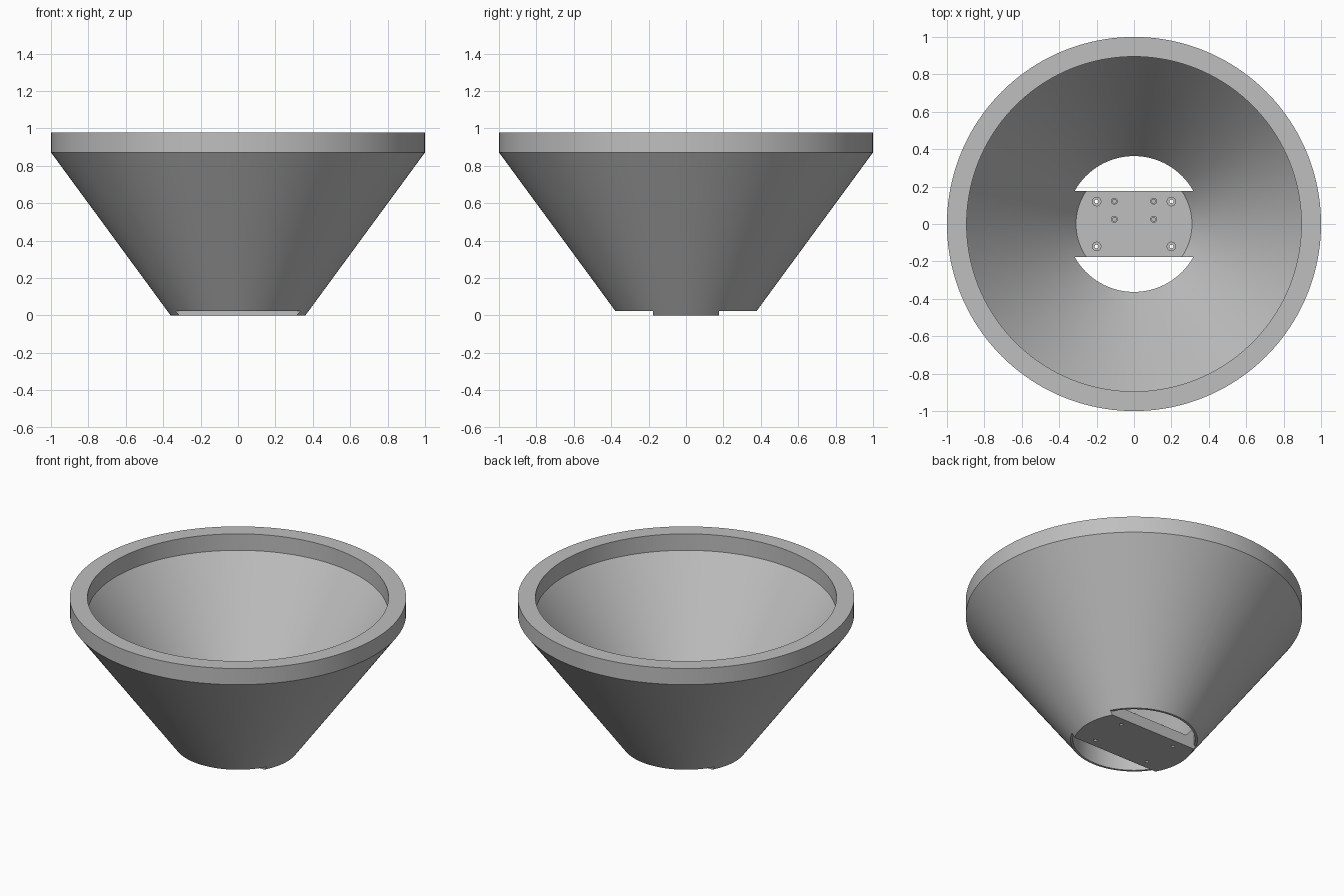
import bpy, bmesh
from math import sin, cos, pi, asin, radians

SEG = 160
HALF = 0.176      # half width of the floor bridge
FLOOR = 0.074     # top of the floor
OPEN_R = 0.363    # radius of the two floor openings

cube = bpy.data.objects.get("Cube")
if cube:
    bpy.data.objects.remove(cube, do_unlink=True)

grey = bpy.data.materials.new("light grey")
grey.use_nodes = True
grey.diffuse_color = (0.52, 0.52, 0.52, 1)
grey.node_tree.nodes["Principled BSDF"].inputs["Base Color"].default_value = (0.52, 0.52, 0.52, 1)


def finish(name, bm):
    bmesh.ops.recalc_face_normals(bm, faces=bm.faces[:])
    mesh = bpy.data.meshes.new(name)
    bm.to_mesh(mesh)
    bm.free()
    obj = bpy.data.objects.new(name, mesh)
    mesh.materials.append(grey)
    bpy.context.collection.objects.link(obj)
    return obj


def lathe(name, profile, seg=SEG, closed=False, at=(0, 0)):
    """Revolve (radius, z) points about a vertical axis; radius 0 makes a pole."""
    bm = bmesh.new()
    rings = []
    for r, z in profile:
        n = seg if r else 1
        rings.append([bm.verts.new((at[0] + r * cos(2 * pi * i / seg),
                                    at[1] + r * sin(2 * pi * i / seg), z)) for i in range(n)])
    pairs = list(zip(rings, rings[1:]))
    if closed:
        pairs.append((rings[-1], rings[0]))
    for a, b in pairs:
        for i in range(seg):
            j = (i + 1) % seg
            quad = [a[i % len(a)], a[j % len(a)], b[j % len(b)], b[i % len(b)]]
            bm.faces.new(list(dict.fromkeys(quad)))
    return finish(name, bm)


def prism(name, outline, z0, z1):
    bm = bmesh.new()
    face = bm.faces.new([bm.verts.new((x, y, z0)) for x, y in outline])
    out = bmesh.ops.extrude_face_region(bm, geom=[face])
    for v in out["geom"]:
        if isinstance(v, bmesh.types.BMVert):
            v.co.z = z1
    return finish(name, bm)


def cut(obj, cutter):
    cutter.hide_render = True
    mod = obj.modifiers.new("cut", "BOOLEAN")
    mod.operation = "DIFFERENCE"
    mod.solver = "EXACT"
    mod.object = cutter
    bpy.context.view_layer.objects.active = obj
    bpy.ops.object.modifier_apply(modifier=mod.name)
    bpy.data.objects.remove(cutter, do_unlink=True)


# Conical shell with a straight rim and a flat floor
shell = lathe("conical_shell", [
    (0, 0), (0.36, 0), (1, 0.872), (1, 0.978),
    (0.895, 0.978), (0.895, 0.87), (0.31, FLOOR), (0, FLOOR)])

# Two floor openings and the raised lip on either side of the bridge
start = asin(HALF / OPEN_R)
for s in (1, -1):
    arc = [start + (pi - 2 * start) * i / 64 for i in range(65)]
    segment = [(OPEN_R * cos(a), s * OPEN_R * sin(a)) for a in arc]
    cut(shell, prism("opening_cutter", segment, -0.1, 0.3))
    lip = [(-0.6, s * HALF), (0.6, s * HALF), (0.6, s * 0.6), (-0.6, s * 0.6)]
    cut(shell, prism("lip_cutter", lip, -0.1, 0.024))

# Counterbored screw holes in the bridge
for x in (-0.2, 0.2):
    for y in (-0.12, 0.12):
        cut(shell, lathe("screw_hole_cutter", [
            (0, -0.05), (0.011, -0.05), (0.011, 0.04),
            (0.023, 0.04), (0.023, 0.12), (0, 0.12)], 24, at=(x, y)))

# Hollow standoffs on the bridge
standoffs = []
for side, x in (("right", -0.105), ("left", 0.105)):
    for place, y in (("front", 0.025), ("back", 0.122)):
        standoffs.append(lathe(f"{side}_{place}_standoff", [
            (0.018, FLOOR - 0.005), (0.018, FLOOR + 0.03),
            (0.01, FLOOR + 0.03), (0.01, FLOOR - 0.005)], 24, closed=True, at=(x, y)))

# Smooth the curved walls, keep the edges sharp
bpy.ops.object.select_all(action="DESELECT")
for obj in [shell] + standoffs:
    obj.select_set(True)
bpy.context.view_layer.objects.active = shell
bpy.ops.object.shade_smooth_by_angle(angle=radians(25))
